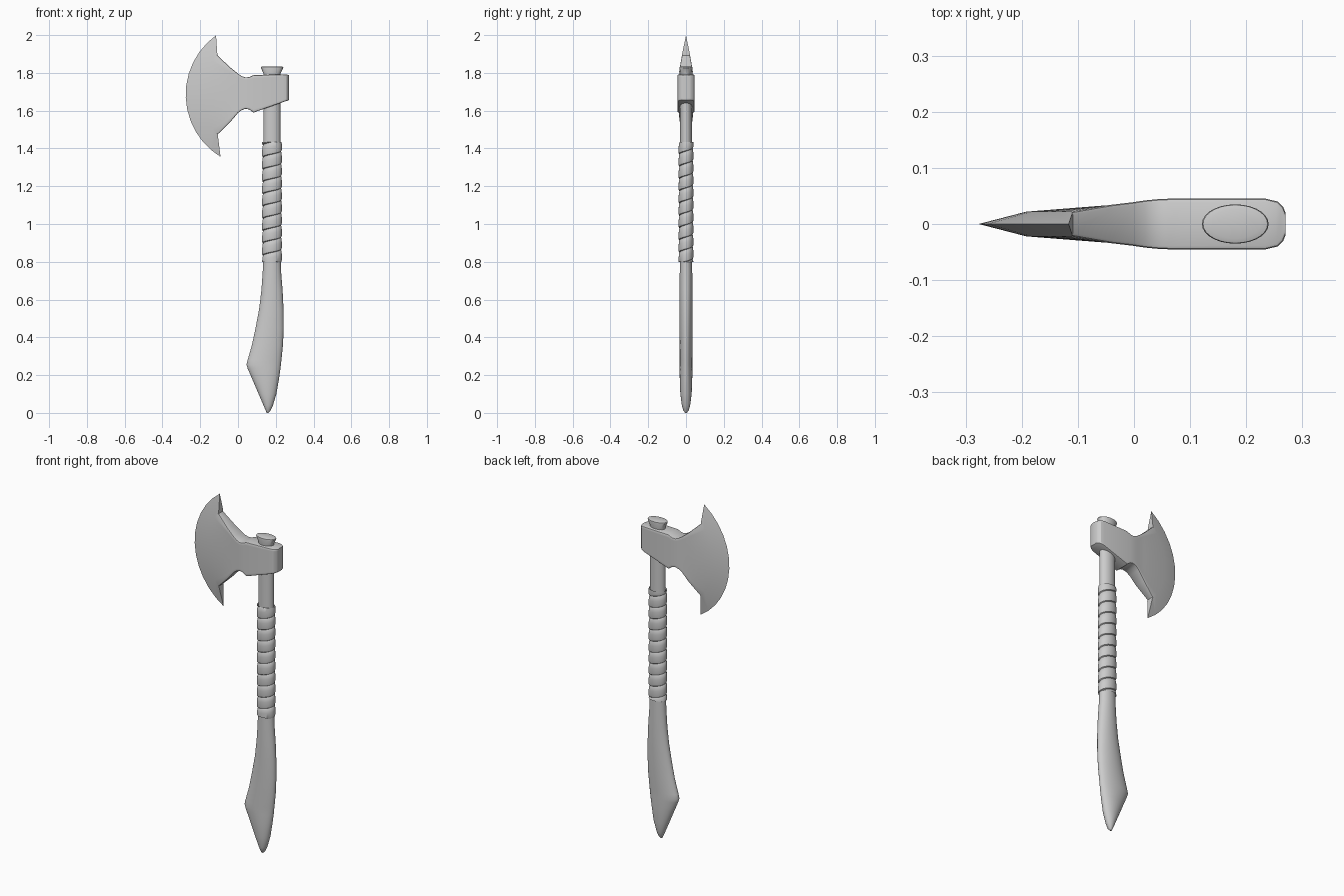
import bpy, bmesh
from math import sin, cos, pi, radians

cube = bpy.data.objects.get("Cube")
if cube:
    bpy.data.objects.remove(cube, do_unlink=True)

grey = bpy.data.materials.new("plain grey")
grey.use_nodes = True
grey.diffuse_color = (0.6, 0.6, 0.6, 1)
grey.node_tree.nodes["Principled BSDF"].inputs["Base Color"].default_value = (0.6, 0.6, 0.6, 1)


def finish(name, bm, angle):
    bmesh.ops.recalc_face_normals(bm, faces=bm.faces)
    mesh = bpy.data.meshes.new(name)
    bm.to_mesh(mesh)
    bm.free()
    mesh.materials.append(grey)
    obj = bpy.data.objects.new(name, mesh)
    bpy.context.collection.objects.link(obj)
    bpy.ops.object.select_all(action='DESELECT')
    obj.select_set(True)
    bpy.context.view_layer.objects.active = obj
    bpy.ops.object.shade_smooth_by_angle(angle=radians(angle))
    return obj


def loft(name, stations, sides=28):
    """Oval sections: height, left x, right x, half depth."""
    bm = bmesh.new()
    rings = []
    for z, x0, x1, ry in stations:
        cx, rx = (x0 + x1) / 2, (x1 - x0) / 2
        angles = [2 * pi * i / sides for i in range(sides)]
        rings.append([bm.verts.new((cx + rx * cos(a), ry * sin(a), z)) for a in angles])
    for a, b in zip(rings, rings[1:]):
        for i in range(sides):
            j = (i + 1) % sides
            bm.faces.new((a[i], a[j], b[j], b[i]))
    bm.faces.new(rings[0])
    bm.faces.new(rings[-1])
    return finish(name, bm, 35)


# Handle with flared grip end
loft("handle", [
    (0, .152, .162, .004), (.012, .147, .172, .014), (.04, .135, .185, .022),
    (.1, .109, .203, .030), (.18, .075, .217, .033), (.235, .051, .225, .034),
    (.255, .045, .227, .034), (.28, .051, .23, .034), (.36, .074, .238, .034),
    (.45, .093, .242, .034), (.55, .112, .241, .034), (.65, .124, .236, .034),
    (.75, .131, .228, .033), (.85, .134, .225, .032), (1.79, .135, .225, .031)])

# Wedge plug above the head
loft("handle_top", [
    (1.78, .135, .225, .029), (1.797, .135, .225, .029), (1.827, .121, .24, .035),
    (1.832, .123, .238, .034), (1.835, .135, .226, .026)])


# Spiral grip binding
def binding(cx=.18, rx=.046, ry=.033, low=.80, high=1.435, pitch=.065, steps=32):
    bm = bmesh.new()
    profile = [(0, 0), (.05, .005), (.18, .0065), (.6, .006), (.9, .004), (1, 0)]
    turns = int((high - low) / pitch) + 1
    rows = []
    for i in range(-steps, turns * steps + 1):
        a = 2 * pi * i / steps
        rows.append([bm.verts.new((cx + (rx + out) * cos(a), (ry + out) * sin(a),
                                   min(high, max(low, low + pitch * (i / steps + f)))))
                     for f, out in profile])
    for a, b in zip(rows, rows[1:]):
        for k in range(len(profile) - 1):
            quad = (a[k], b[k], b[k + 1], a[k + 1])
            if max(v.co.z for v in quad) - min(v.co.z for v in quad) > 1e-5:
                bm.faces.new(quad)
    return finish("grip_binding", bm, 40)


binding()


# Axe head: columns running from cutting edge to the back of the eye
def arc(radius, top, bottom, count, cx=.11, cz=1.685):
    pts = []
    for i in range(count + 1):
        a = radians(bottom + (top - bottom) * i / count)
        pts.append((cx + radius * cos(a), cz + radius * sin(a)))
    return pts


def axe_head(count=12):
    bm = bmesh.new()
    columns = [(arc(.387, 125.8, 238.5, count), 0), (arc(.302, 136.5, 224, count), .022)]
    for x, zb, zt, half in [
            (-.04, 1.541, 1.828, .034), (0, 1.588, 1.796, .039), (.02, 1.603, 1.783, .042),
            (.04, 1.61, 1.776, .044), (.06, 1.606, 1.778, .045), (.082, 1.59, 1.788, .045),
            (.235, 1.644, 1.792, .045), (.256, 1.651, 1.791, .040), (.266, 1.654, 1.79, .030),
            (.27, 1.656, 1.789, .020)]:
        columns.append(([(x, zb + (zt - zb) * i / count) for i in range(count + 1)], half))
    grids = []
    for side in (-1, 1):
        grids.append([[bm.verts.new((x, side * half, z)) for x, z in pts]
                      for pts, half in columns])
    front, back = grids
    for grid in grids:
        for a, b in zip(grid, grid[1:]):
            for i in range(count):
                bm.faces.new((a[i], a[i + 1], b[i + 1], b[i]))
    # Top and bottom rims, then the back wall
    for k in range(len(columns) - 1):
        for i in (0, count):
            bm.faces.new((front[k][i], front[k + 1][i], back[k + 1][i], back[k][i]))
    for i in range(count):
        bm.faces.new((front[-1][i], front[-1][i + 1], back[-1][i + 1], back[-1][i]))
    bmesh.ops.remove_doubles(bm, verts=bm.verts, dist=.0005)
    bmesh.ops.recalc_face_normals(bm, faces=bm.faces)
    # Soften the rim, leaving the cutting edge sharp
    rim = []
    for e in bm.edges:
        p, q = (v.co for v in e.verts)
        if p.y * q.y > 1e-5 and min(p.x, q.x) > -.12 and e.calc_face_angle(0) > radians(50):
            rim.append(e)
    bmesh.ops.bevel(bm, geom=rim, offset=.006, segments=2, profile=.5, affect='EDGES')
    return finish("axe_head", bm, 30)


axe_head()
